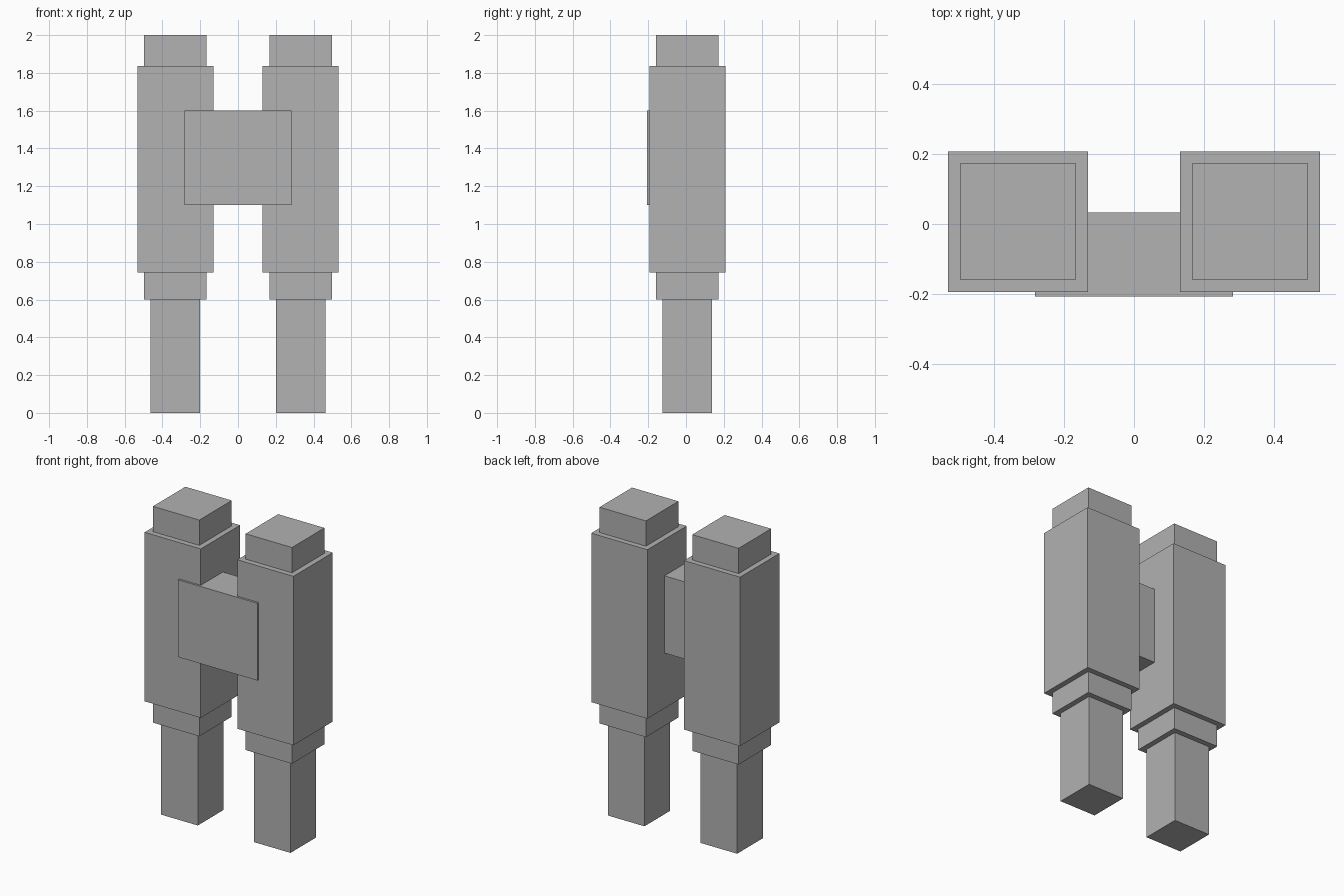
import bpy

cube = bpy.data.objects.get("Cube")
if cube:
    bpy.data.objects.remove(cube, do_unlink=True)

# Single flat grey
grey = bpy.data.materials.new("mid_grey")
grey.use_nodes = True
colour = (0.445, 0.445, 0.445, 1)
grey.diffuse_color = colour
grey.node_tree.nodes["Principled BSDF"].inputs["Base Color"].default_value = colour


def box(name, x, y, z):
    """Box spanning the (low, high) range on each axis."""
    spans = (x, y, z)
    bpy.ops.mesh.primitive_cube_add(size=1, location=[(a + b) / 2 for a, b in spans])
    obj = bpy.context.object
    obj.name = name
    obj.scale = [b - a for a, b in spans]
    bpy.ops.object.transform_apply(location=False, rotation=False, scale=True)
    obj.data.materials.append(grey)
    return obj


TUBE_X, TUBE_Y = 0.332, 0.007

# Stacked square sections of each tube: name, half width, bottom, top
sections = [
    ("lower_tube", 0.131, 0, 0.6),
    ("lower_collar", 0.166, 0.6, 0.742),
    ("main_barrel", 0.201, 0.742, 1.836),
    ("top_cap", 0.166, 1.836, 2),
]
for side, sign in (("left", 1), ("right", -1)):
    cx = sign * TUBE_X
    for name, h, low, high in sections:
        box(f"{side}_{name}", (cx - h, cx + h), (TUBE_Y - h, TUBE_Y + h), (low, high))

# Bridge joining the two barrels, standing slightly proud of their fronts
box("bridge", (-0.284, 0.284), (-0.207, 0.033), (1.1, 1.6))
